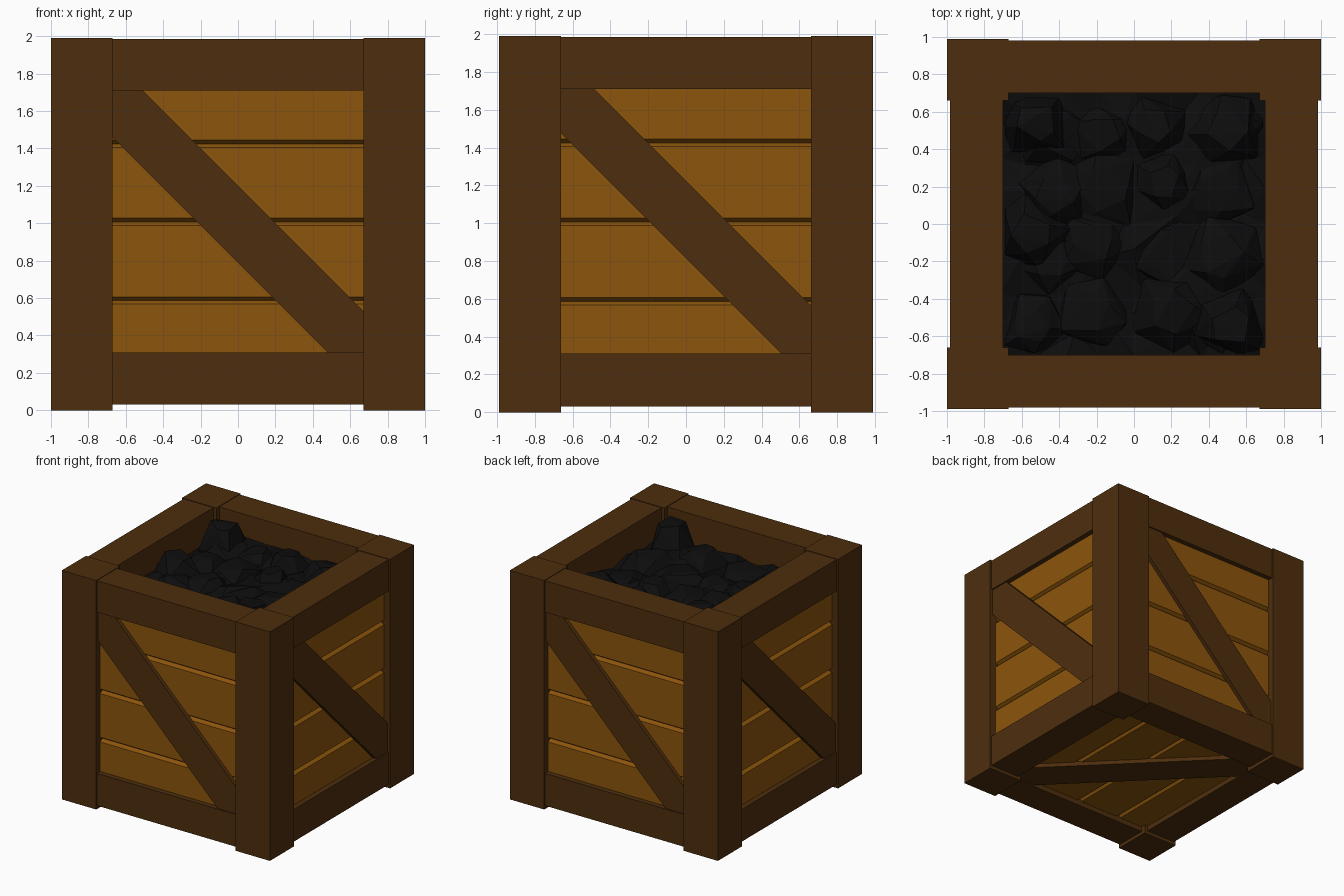
import bpy, bmesh, random
from math import radians, cos, sin, tau
from mathutils import Matrix, Vector

if "Cube" in bpy.data.objects:
    bpy.data.objects.remove(bpy.data.objects["Cube"])

random.seed(7)


def material(name, rgb):
    m = bpy.data.materials.new(name)
    m.diffuse_color = (*rgb, 1)
    m.use_nodes = True
    m.node_tree.nodes["Principled BSDF"].inputs["Base Color"].default_value = m.diffuse_color
    return m


FRAME = material("dark_wood", (0.075, 0.027, 0.004))
PLANK = material("light_wood", (0.262, 0.09, 0.0035))
COAL = material("coal", (0.004, 0.004, 0.004))


def finish(bm, name, mat, matrix=Matrix()):
    bm.transform(matrix)
    bmesh.ops.recalc_face_normals(bm, faces=bm.faces)
    me = bpy.data.meshes.new(name)
    bm.to_mesh(me)
    bm.free()
    me.materials.append(mat)
    ob = bpy.data.objects.new(name, me)
    bpy.context.collection.objects.link(ob)
    return ob


def prism(name, points, offset, mat, matrix=Matrix()):
    """Extrude a closed 3D outline along the offset vector."""
    bm = bmesh.new()
    face = bm.faces.new([bm.verts.new(p) for p in points])
    ext = bmesh.ops.extrude_face_region(bm, geom=[face])["geom"]
    verts = [g for g in ext if isinstance(g, bmesh.types.BMVert)]
    bmesh.ops.translate(bm, verts=verts, vec=offset)
    return finish(bm, name, mat, matrix)


def box(name, lo, hi, mat, matrix=Matrix()):
    (x0, y0, z0), (x1, y1, z1) = lo, hi
    outline = [(x0, y0, z0), (x1, y0, z0), (x1, y1, z0), (x0, y1, z0)]
    return prism(name, outline, (0, 0, z1 - z0), mat, matrix)


def planks(name, face, back, ends, seams, half, matrix):
    """Board wall facing -y, with V grooves between the boards."""
    prof = [(back, ends[0]), (face, ends[0])]
    for s in seams:
        prof += [(face, s - 0.02), (face + 0.03, s), (face, s + 0.02)]
    prof += [(face, ends[1]), (back, ends[1])]
    prism(name, [(-half, y, z) for y, z in prof], (2 * half, 0, 0), PLANK, matrix)


def brace(name, u, lo, hi, upper, lower, face, back, matrix):
    """Diagonal 45 degree board clipped to the frame opening."""
    pts = [(-u, hi), (upper - hi, hi), (u, upper - u), (u, lo),
           (lower - lo, lo), (-u, lower + u)]
    prism(name, [(x, face, z) for x, z in pts], (0, back - face, 0), FRAME, matrix)


# Corner posts
for sx in (-1, 1):
    for sy in (-1, 1):
        xs, ys = sorted((sx * 0.67, sx)), sorted((sy * 0.66, sy * 0.99))
        box("corner_post", (xs[0], ys[0], 0), (xs[1], ys[1], 1.99), FRAME)

# Four walls: rails, boards and brace, turned around z
for k, side in enumerate(("front", "right", "back", "left")):
    rot = Matrix.Rotation(radians(90 * k), 4, "Z")
    u, out, shift = ((0.67, 0.98, 0), (0.66, 0.985, 0.025))[k % 2]
    box(side + "_bottom_rail", (-u, -out, 0.03), (u, -0.70, 0.31), FRAME, rot)
    box(side + "_top_rail", (-u, -out, 1.71), (u, -0.70, 1.985), FRAME, rot)
    planks(side + "_boards", -out + 0.045, -0.72, (0.28, 1.74),
           (0.587, 1.007, 1.425), 0.70, rot)
    brace(side + "_brace", u, 0.31, 1.71, 1.20 + shift, 0.79 + shift,
          -out + 0.012, -out + 0.05, rot)

# Underside: boards running along y, with a diagonal brace
under = Matrix(((0, 0, 1, 0), (1, 0, 0, 0), (0, 1, 0, 0), (0, 0, 0, 1)))
planks("floor_boards", 0.075, 0.28, (-0.72, 0.72), (-0.42, 0, 0.42), 0.72, under)
brace("floor_brace", 0.70, -0.70, 0.70, 0.205, -0.205, 0.04, 0.08, under)

# Coal bed: jagged faceted surface filling the opening
bm = bmesh.new()
bmesh.ops.create_grid(bm, x_segments=8, y_segments=8, size=0.71)
for v in bm.verts:
    if max(abs(v.co.x), abs(v.co.y)) < 0.7:
        v.co.x += random.uniform(-0.06, 0.06)
        v.co.y += random.uniform(-0.06, 0.06)
    v.co.z = 1.74 + random.uniform(-0.05, 0.06)
bmesh.ops.triangulate(bm, faces=bm.faces)
finish(bm, "coal_bed", COAL)


def lump(center, r, height):
    """Convex angular chunk of coal."""
    bm = bmesh.new()
    turn = random.uniform(0, tau)
    for ring, (scale, z) in enumerate(((1.0, -0.12), (0.95, 0.0), (0.5, height))):
        for i in range(5):
            a = turn + tau * (i + 0.3 * ring + random.uniform(-0.25, 0.25)) / 5
            x = center[0] + cos(a) * r * scale
            y = center[1] + sin(a) * r * scale
            x, y = (max(-0.69, min(0.69, c)) for c in (x, y))
            bm.verts.new((x, y, center[2] + z + random.uniform(-0.02, 0.02)))
    hull = bmesh.ops.convex_hull(bm, input=bm.verts)
    loose = {g for g in hull["geom_interior"] + hull["geom_unused"]
             if isinstance(g, bmesh.types.BMVert)}
    bmesh.ops.delete(bm, geom=list(loose), context="VERTS")
    finish(bm, "coal_lump", COAL)


# Coal lumps: scattered layer, then the taller heaps near two corners
for i in range(4):
    for j in range(4):
        c = Vector((-0.48 + 0.32 * i, -0.48 + 0.32 * j, 1.74))
        c += Vector([random.uniform(-0.07, 0.07) for _ in "xy"] + [0])
        lump(c, random.uniform(0.17, 0.25), random.uniform(0.04, 0.12))
for x, y, h in ((-0.52, 0.55, 0.19), (0.52, -0.55, 0.19), (-0.55, -0.05, 0.13),
                (0.5, 0.5, 0.12)):
    lump(Vector((x, y, 1.75)), 0.22, h)
